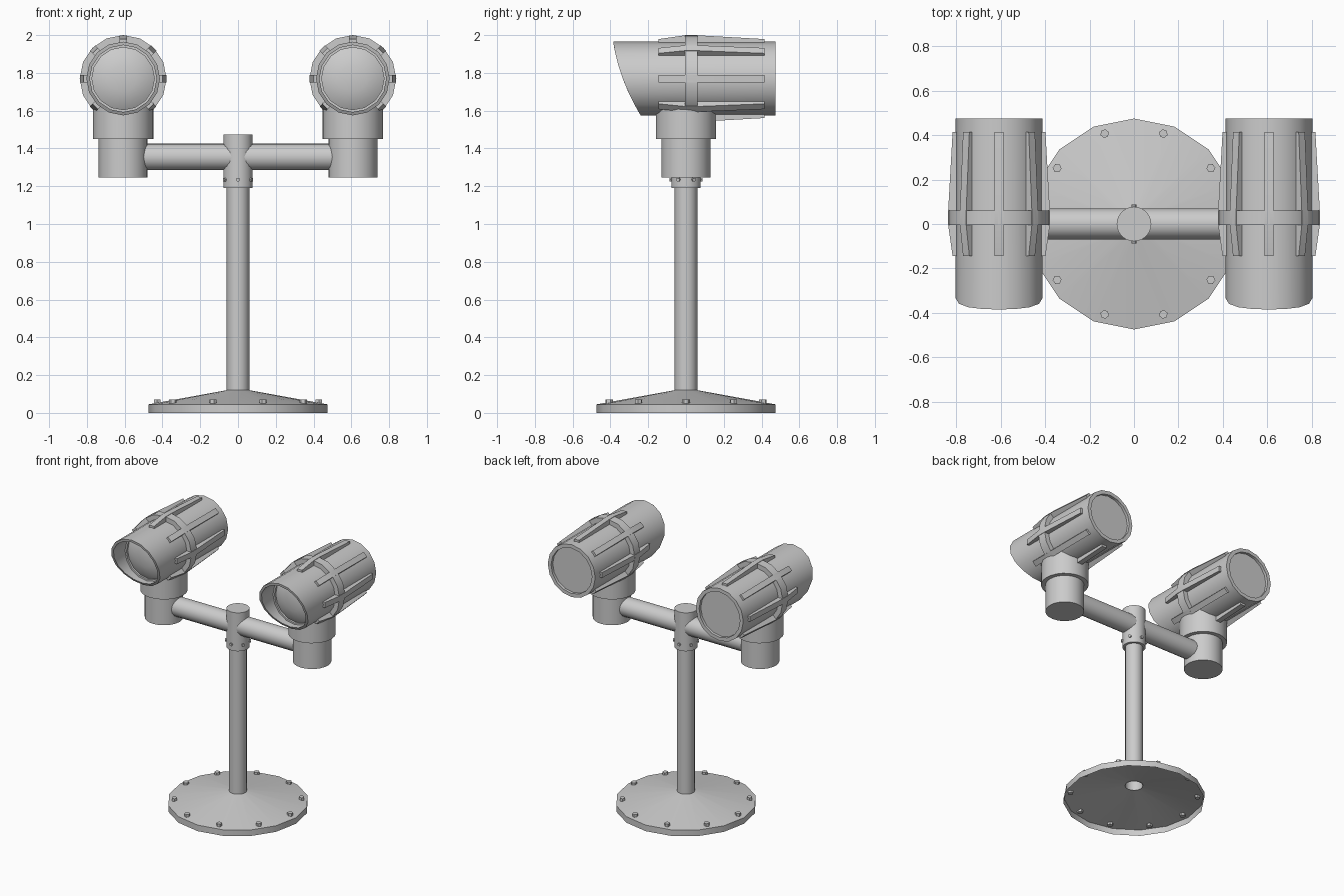
import bpy, bmesh, math
from mathutils import Matrix, Vector

if "Cube" in bpy.data.objects:
    bpy.data.objects.remove(bpy.data.objects["Cube"])

HX, HZ = 0.608, 1.77      # lamp head axis position
N = 16                    # sides of the big round parts


def finish(name, bm, loc=(0, 0, 0), angle=35, recalc=True):
    if recalc:
        bmesh.ops.recalc_face_normals(bm, faces=bm.faces)
    me = bpy.data.meshes.new(name)
    bm.to_mesh(me)
    bm.free()
    ob = bpy.data.objects.new(name, me)
    bpy.context.collection.objects.link(ob)
    ob.location = loc
    bpy.ops.object.select_all(action='DESELECT')
    ob.select_set(True)
    bpy.context.view_layer.objects.active = ob
    bpy.ops.object.shade_smooth_by_angle(angle=math.radians(angle))
    return ob


def lathe(name, profile, loc=(0, 0, 0), sides=N, axis='Z', warp=None, recalc=True):
    """Revolve (radius, height) points; radius 0 makes a pole."""
    bm = bmesh.new()
    rings = []
    for r, h in profile:
        ring = []
        for i in range(sides if r > 0 else 1):
            a = 2 * math.pi * i / sides
            u, v = r * math.cos(a), r * math.sin(a)
            ring.append(bm.verts.new((u, v, h) if axis == 'Z' else
                                     (u, h, v) if axis == 'Y' else (h, u, v)))
        rings.append(ring)
    for a, b in zip(rings, rings[1:]):
        for i in range(sides):
            j = (i + 1) % sides
            if len(a) == 1:
                bm.faces.new((a[0], b[j], b[i]))
            elif len(b) == 1:
                bm.faces.new((a[i], a[j], b[0]))
            else:
                bm.faces.new((a[i], a[j], b[j], b[i]))
    if warp:
        for v in bm.verts:
            warp(v)
    return finish(name, bm, loc, recalc=recalc)


def bolts(name, count, radius, z, size, depth, radial=False, start=0.0):
    """Ring of hexagonal bolts, upright or pointing outwards."""
    bm = bmesh.new()
    for i in range(count):
        a = start + 2 * math.pi * i / count
        m = Matrix.Rotation(a, 4, 'Z') @ Matrix.Translation((radius, 0, z))
        if radial:
            m = m @ Matrix.Rotation(math.pi / 2, 4, 'Y')
        bmesh.ops.create_cone(bm, cap_ends=True, segments=6, radius1=size,
                              radius2=size, depth=depth, matrix=m)
    return finish(name, bm)


def slant(v):
    """Pull the open front of the hood into its curved slanted cut."""
    if v.co.y < -0.3:
        t = v.co.z / 0.195
        v.co.y = -0.335 - 0.0725 * t + 0.0225 * t * t


def fins(name, loc):
    """Eight lengthwise ribs, highest where they cross the band."""
    bm = bmesh.new()
    outline = [(-0.145, 0.17), (-0.145, 0.209), (-0.005, 0.229),
               (0.06, 0.229), (0.415, 0.209), (0.415, 0.17)]
    for k in range(8):
        rot = Matrix.Rotation(k * math.pi / 4, 4, 'Y')
        a, b = [[bm.verts.new(rot @ Vector((x, y, z))) for y, z in outline]
                for x in (-0.02, 0.02)]
        bm.faces.new(a)
        bm.faces.new(b[::-1])
        for i in range(6):
            j = (i + 1) % 6
            bm.faces.new((a[i], b[i], b[j], a[j]))
    return finish(name, bm, loc, 10)


# Base: open-bottomed conical flange with ten bolts
lathe("base_flange", [(0.475, 0), (0.475, 0.045), (0.06, 0.12)], recalc=False)
bolts("base_bolts", 10, 0.428, 0.054, 0.02, 0.034)

# Pole (open tube at the bottom) and the collar that carries the arms
lathe("pole", [(0.06, 0.115), (0.06, 1.25)], recalc=False)
lathe("collar", [(0.06, 1.19), (0.078, 1.19), (0.078, 1.475), (0, 1.475)], sides=24)
bolts("collar_bolts", 6, 0.078, 1.235, 0.011, 0.018, True, math.pi / 2)

# Crossbar
lathe("crossbar", [(0, -0.55), (0.07, -0.55), (0.07, 0.55), (0, 0.55)],
      (0, 0, 1.355), axis='X')

for side, x in (("left", -HX), ("right", HX)):
    head = (x, 0, HZ)
    # Stepped swivel mount
    lathe(side + "_mount", [(0, 1.245), (0.13, 1.245), (0.13, 1.45), (0.16, 1.45),
                            (0.16, 1.64), (0, 1.64)], (x, 0, 0), sides=24)
    # Housing: recessed back cap, outer wall, slanted hood, inner bore
    lathe(side + "_housing", [(0, 0.455), (0.168, 0.455), (0.168, 0.475), (0.195, 0.475),
                              (0.195, -0.35), (0.177, -0.35), (0.177, -0.19), (0, -0.19)],
          head, axis='Y', warp=slant)
    # Lens with retaining ring and shallow dome
    lathe(side + "_lens", [(0.177, -0.19), (0.177, -0.205), (0.165, -0.205), (0.165, -0.19),
                           (0.13, -0.21), (0.07, -0.225), (0, -0.23)], head, axis='Y')
    # Band and ribs
    lathe(side + "_band", [(0.18, -0.005), (0.23, -0.005), (0.23, 0.06), (0.18, 0.06)],
          head, axis='Y')
    fins(side + "_ribs", head)
